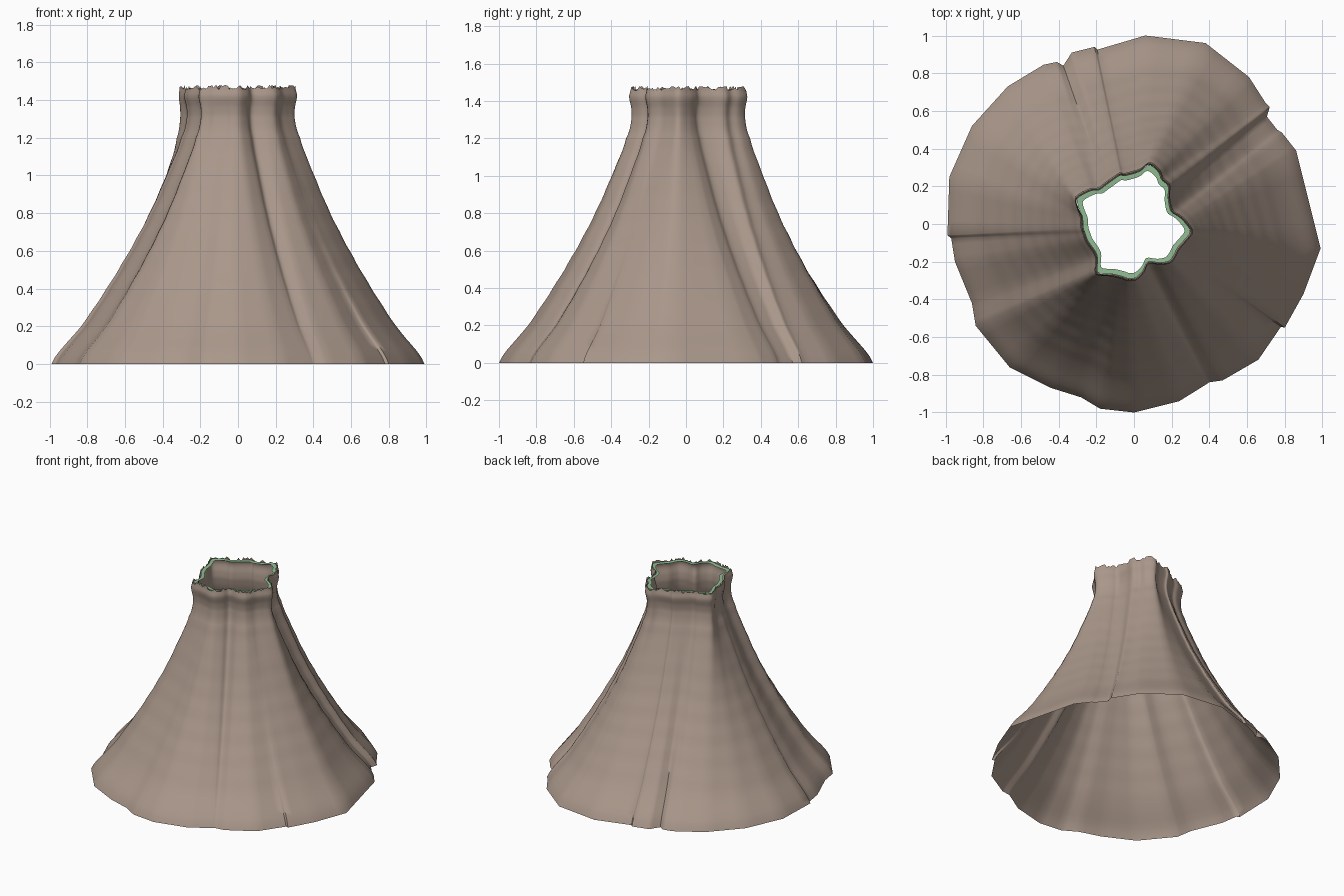
import bpy, bmesh, math, random

if "Cube" in bpy.data.objects:
    bpy.data.objects.remove(bpy.data.objects["Cube"])
random.seed(4)

# Fold lines going round clockwise from the back: waist x, y and hem x, y
FOLDS = [
    (.03, .285, .06, 1.0), (.08, .32, .38, .96), (.13, .285, .61, .78), (.15, .24, .70, .64),
    (.185, .205, .72, .62), (.185, .14, .705, .57), (.20, .07, .76, .50), (.235, .045, .785, .485),
    (.27, .015, .86, .39), (.305, -.04, .99, -.13), (.27, -.09, .90, -.37), (.235, -.13, .80, -.55),
    (.215, -.17, .78, -.545), (.19, -.20, .66, -.72), (.14, -.21, .47, -.83), (.075, -.205, .40, -.84),
    (.05, -.25, .385, -.85), (.01, -.29, .24, -.94), (-.03, -.295, 0, -1.0), (-.06, -.285, -.18, -.98),
    (-.10, -.275, -.28, -.92), (-.13, -.27, -.44, -.87), (-.165, -.27, -.66, -.76), (-.20, -.255, -.84, -.54),
    (-.20, -.17, -.86, -.42), (-.25, -.09, -.95, -.20), (-.265, -.05, -.97, -.075), (-.275, -.02, -.99, -.06),
    (-.28, .04, -.98, .25), (-.30, .09, -.86, .52), (-.305, .14, -.67, .73), (-.235, .18, -.48, .845),
    (-.19, .185, -.41, .86), (-.155, .21, -.375, .84), (-.12, .235, -.33, .91), (-.075, .265, -.21, .94),
    (-.05, .262, -.195, .925),
]
# Height and flare (0 = waist outline, 1 = hem outline)
FLARE = [(0, 1), (.2, .78), (.4, .59), (.6, .42), (.8, .27), (1.0, .145),
         (1.2, .035), (1.3, -.005), (1.36, -.005), (1.42, .012), (1.465, 0)]
SUB = 4


def catmull(a, b, c, d, u):
    return .5 * (2 * b + (c - a) * u + (2 * a - 5 * b + 4 * c - d) * u * u
                 + (3 * b - a - 3 * c + d) * u ** 3)


# Outlines: rounded at the waist, straight-sided at the hem
lines = []
n = len(FOLDS)
for i in range(n):
    p = [FOLDS[(i + k) % n] for k in (-1, 0, 1, 2)]
    for s in range(SUB):
        u = s / SUB
        top = [catmull(p[0][k], p[1][k], p[2][k], p[3][k], u) for k in (0, 1)]
        hem = [p[1][k] + (p[2][k] - p[1][k]) * u for k in (2, 3)]
        lines.append((top, hem))

# Rows up the skirt
rows = []
for i in range(len(FLARE) - 1):
    p = [FLARE[min(max(i + k, 0), len(FLARE) - 1)] for k in (-1, 0, 1, 2)]
    for s in range(6):
        u = s / 6
        z = p[1][0] + (p[2][0] - p[1][0]) * u
        rows.append((z, catmull(p[0][1], p[1][1], p[2][1], p[3][1], u)))
rows.append(FLARE[-1])


def build(name, rings, colour):
    bm = bmesh.new()
    vs = [[bm.verts.new(v) for v in r] for r in rings]
    m = len(vs[0])
    for a, b in zip(vs, vs[1:]):
        for j in range(m):
            k = (j + 1) % m
            # clockwise outline, so this order faces outward
            bm.faces.new((a[j], b[j], b[k], a[k])).smooth = True
    me = bpy.data.meshes.new(name)
    bm.to_mesh(me)
    bm.free()
    mat = bpy.data.materials.new(name + "_colour")
    mat.diffuse_color = (*colour, 1)
    mat.use_nodes = True
    mat.node_tree.nodes["Principled BSDF"].inputs["Base Color"].default_value = mat.diffuse_color
    me.materials.append(mat)
    ob = bpy.data.objects.new(name, me)
    bpy.context.collection.objects.link(ob)
    bpy.context.view_layer.objects.active = ob
    ob.select_set(True)
    bpy.ops.object.shade_smooth_by_angle(angle=math.radians(50))
    ob.select_set(False)


# Skirt cloth with faint horizontal ripples and a ragged waist edge
rings = []
for i, (z, t) in enumerate(rows):
    ring = []
    for j, (a, b) in enumerate(lines):
        ripple = .003 * math.sin(z * 48 + math.sin(j * math.tau / len(lines) * 3)) * math.sin(math.pi * z / 1.465)
        x, y = (a[k] + (b[k] - a[k]) * t for k in (0, 1))
        f = 1 + ripple
        dz = random.uniform(-.01, .016) if i == len(rows) - 1 else 0
        ring.append((x * f, y * f, z + dz))
    rings.append(ring)
build("skirt", rings, (.40, .31, .255))

# Green lining band just inside the waist edge
build("waist_lining",
      [[(a[0] * s, a[1] * s, z) for a, b in lines] for s, z in ((.98, 1.462), (.88, 1.46))],
      (.28, .50, .29))
